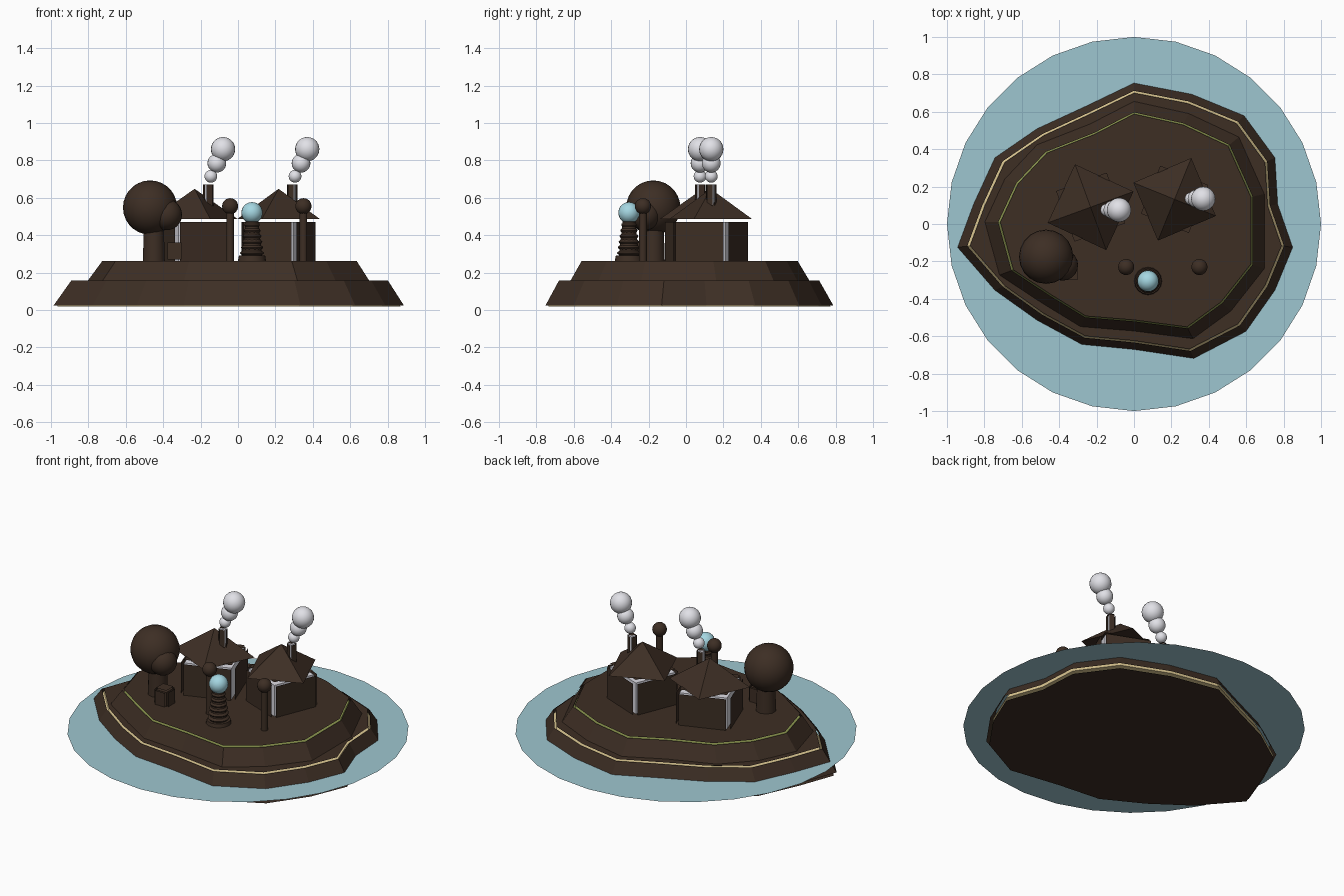
import bpy, bmesh, math
from mathutils import Matrix, Vector

if "Cube" in bpy.data.objects:
    bpy.data.objects.remove(bpy.data.objects["Cube"])


def mat(name, r, g, b):
    lin = lambda c: ((c / 255 + 0.055) / 1.055) ** 2.4 if c > 10 else c / 3294
    m = bpy.data.materials.new(name)
    m.diffuse_color = (lin(r), lin(g), lin(b), 1)
    m.use_nodes = True
    m.node_tree.nodes["Principled BSDF"].inputs["Base Color"].default_value = m.diffuse_color
    return m


BROWN = mat("dark brown", 61, 46, 36)
SAND = mat("sand", 226, 205, 150)
GRASS = mat("grass green", 140, 150, 80)
WATER = mat("water blue", 158, 198, 208)
BALL = mat("pale blue", 165, 215, 226)
WALL = mat("wall white", 225, 224, 232)
SMOKE = mat("smoke white", 226, 226, 232)


def finish(name, bm, mats, smooth=False):
    me = bpy.data.meshes.new(name)
    bm.to_mesh(me)
    bm.free()
    for m in mats:
        me.materials.append(m)
    ob = bpy.data.objects.new(name, me)
    bpy.context.collection.objects.link(ob)
    if smooth:
        bpy.context.view_layer.objects.active = ob
        ob.select_set(True)
        bpy.ops.object.shade_smooth_by_angle(angle=math.radians(40))
        ob.select_set(False)
    return ob


def ball(name, loc, r, m):
    bm = bmesh.new()
    bmesh.ops.create_uvsphere(bm, u_segments=20, v_segments=14, radius=r,
                              matrix=Matrix.Translation(loc))
    return finish(name, bm, [m], True)


def tube(name, x, y, z0, z1, r0, r1, m, n=16, turn=0.0, smooth=True):
    bm = bmesh.new()
    mtx = Matrix.Translation((x, y, (z0 + z1) / 2)) @ Matrix.Rotation(turn, 4, 'Z')
    bmesh.ops.create_cone(bm, cap_ends=True, segments=n, radius1=r0, radius2=r1,
                          depth=z1 - z0, matrix=mtx)
    return finish(name, bm, [m], smooth)


def clad_box(name, loc, half, turn, gap, core):
    """Core box with six loose cladding panels that leave open seams."""
    bm = bmesh.new()
    bmesh.ops.create_cube(bm, size=2, matrix=Matrix.Diagonal((*half, 1)))
    bm.normal_update()
    for f in list(bm.faces):
        panel = bm.faces.new([bm.verts.new(v.co + f.normal * gap) for v in f.verts])
        panel.material_index = 1
    bm.transform(Matrix.Translation(loc) @ Matrix.Rotation(turn, 4, 'Z'))
    return finish(name, bm, [core, BROWN])


def terrace(name, outline, body, skirt, caps, core):
    """Core slab, outer skirt and flat caps; each ring is (scale, z)."""
    bm = bmesh.new()

    def ring(s, z):
        return [bm.verts.new((x * s, y * s, z)) for x, y in outline]

    def band(lo, hi, idx):
        for i in range(len(lo)):
            j = (i + 1) % len(lo)
            bm.faces.new((lo[i], lo[j], hi[j], hi[i])).material_index = idx

    lo, hi = ring(*body[0]), ring(*body[1])
    band(lo, hi, 0)
    bm.faces.new(lo[::-1])
    bm.faces.new(hi)
    band(ring(*skirt[0]), ring(*skirt[1]), 1)
    for s, z, up in caps:
        r = ring(s, z)
        bm.faces.new(r if up else r[::-1]).material_index = 1
    return finish(name, bm, [core, BROWN])


# Island shore and upper terrace outlines, counter-clockwise
shore = [(0, .755), (-.26, .63), (-.52, .51), (-.745, .355), (-.86, .105),
         (-.945, -.125), (-.745, -.355), (-.52, -.515), (-.28, -.645), (0, -.672),
         (.32, -.72), (.6, -.575), (.755, -.355), (.85, -.125), (.77, .105),
         (.755, .355), (.59, .58), (.31, .695)]
meadow = [(0, .588), (-.21, .48), (-.465, .38), (-.62, .215), (-.715, .01),
          (-.645, -.245), (-.44, -.38), (-.257, -.492), (0, -.513), (.283, -.55),
          (.465, -.417), (.625, -.214), (.625, .144), (.503, .417), (.262, .53)]

terrace("sand_base", shore, ((1.022, .02), (.928, .145)),
        ((1.043, .025), (.943, .158)), ((1.022, 0, False), (.928, .165, True)), SAND)
terrace("grass_terrace", meadow, ((1.09, .145), (1.0, .25)),
        ((1.125, .155), (1.015, .262)), ((1.0, .27, True),), GRASS)

# Water sheet
bm = bmesh.new()
bmesh.ops.create_circle(bm, cap_ends=True, segments=28, radius=1,
                        matrix=Matrix.Translation((0, 0, .085)))
finish("water", bm, [WATER])

# Houses with pyramid roofs, chimneys and smoke puffs
for side, x, y, deg, cx, cy, h in (("left", -.232, .09, 20, -.16, .075, .144),
                                   ("right", .217, .132, -22, .29, .135, .138)):
    a = math.radians(deg)
    clad_box(side + "_house", (x, y, .36), (h, h, .11), a, .02, WALL)
    tube(side + "_roof", x, y, .487, .648, h + .1, 0, BROWN, 4, a, False)
    clad_box(side + "_chimney", (cx, cy, .59), (.016, .016, .08), a, .008, WALL)
    for i, (dx, z, r) in enumerate(((.015, .715, .034), (.047, .785, .05),
                                    (.08, .86, .065))):
        ball(f"{side}_smoke_{i}", (cx + dx, cy, z), r, SMOKE)

# Tree
tube("tree_trunk", -.45, -.175, .25, .48, .062, .055, BROWN, 10)
ball("tree_crown", (-.47, -.175, .548), .145, BROWN)
ball("tree_side_crown", (-.382, -.22, .51), .083, BROWN)

# Crate beside the tree
clad_box("crate", (-.34, -.262, .315), (.037, .037, .045), 0, .012, BROWN)

# Lamp posts
for i, x in enumerate((-.042, .35)):
    tube(f"lamp_post_{i}", x, -.23, .25, .54, .021, .021, BROWN, 10)
    ball(f"lamp_head_{i}", (x, -.23, .555), .043, BROWN)

# Ringed pedestal with a pale ball
px, py = .075, -.305
tube("pedestal_foot", px, py, .26, .292, .076, .07, BROWN, 16)
tube("pedestal_core", px, py, .28, .49, .055, .032, BROWN, 12)
for i in range(6):
    bm = bmesh.new()
    bmesh.ops.create_uvsphere(bm, u_segments=16, v_segments=8, radius=1)
    r = .064 - .0045 * i
    bm.transform(Matrix.Translation((px, py, .305 + .03 * i)) @
                 Matrix.Diagonal((r, r, .019, 1)))
    finish(f"pedestal_ring_{i}", bm, [BROWN], True)
ball("pedestal_ball", (px, py, .52), .057, BALL)
